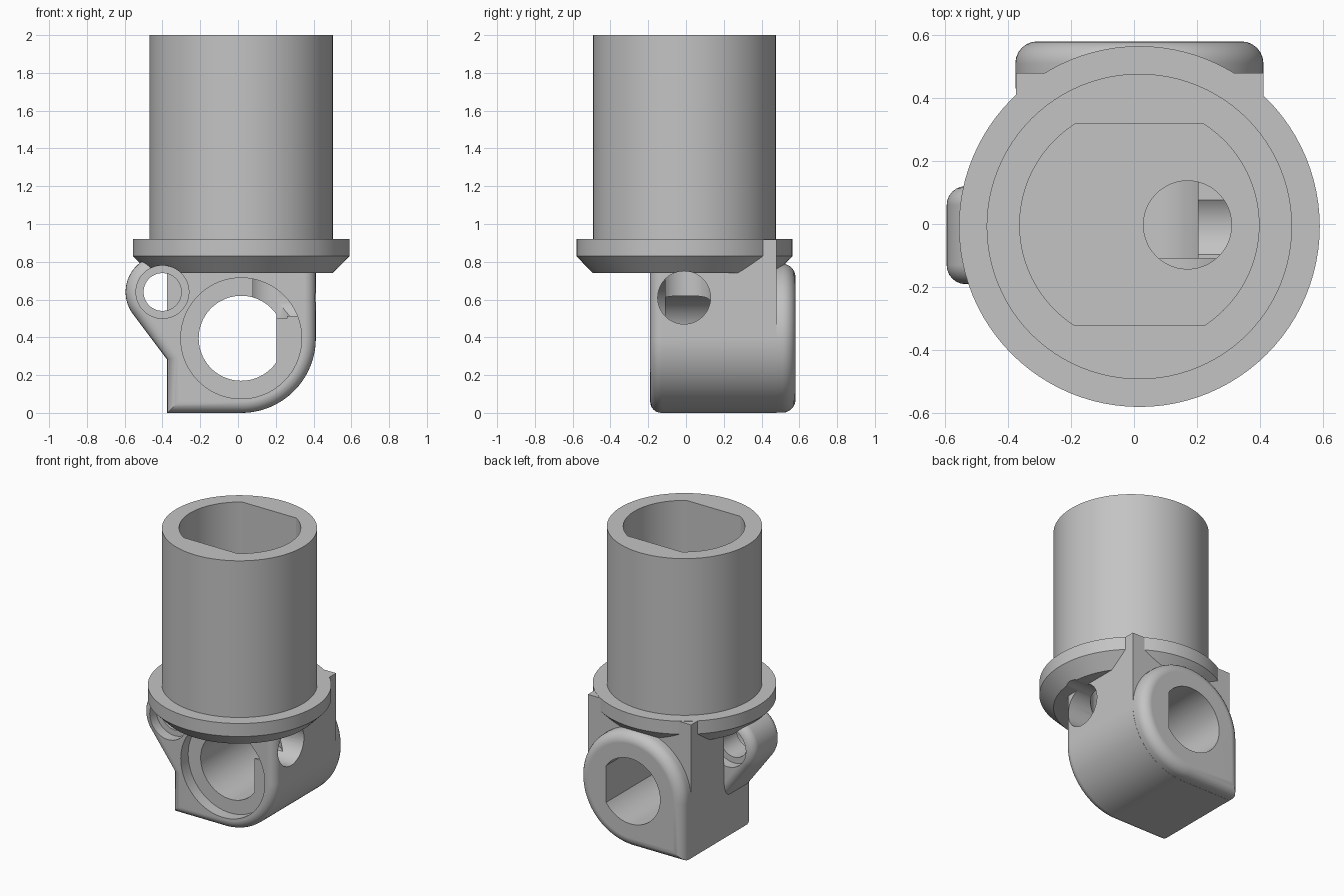
import bpy
import bmesh
from math import sin, cos, acos, asin, pi, radians
from mathutils import Vector

cube = bpy.data.objects.get("Cube")
if cube:
    bpy.data.objects.remove(cube, do_unlink=True)

grey = bpy.data.materials.new("plain grey")
grey.use_nodes = True
grey.diffuse_color = (0.55, 0.55, 0.55, 1)
grey.node_tree.nodes["Principled BSDF"].inputs["Base Color"].default_value = (0.55, 0.55, 0.55, 1)

CX, CY = 0.017, -0.008       # tube axis
BORE_Z, R = 0.395, 0.395     # cross bore height and body radius
LEFT, FRONT = -0.375, -0.19
AXES = {
    "X": lambda u, v, w: (w, u, v),
    "Y": lambda u, v, w: (u, w, v),
    "Z": lambda u, v, w: (u, v, w),
}


def arc(cu, cv, r, a0, a1, n=32):
    """Points along an arc, both ends included."""
    return [(cu + r * cos(a0 + (a1 - a0) * i / n), cv + r * sin(a0 + (a1 - a0) * i / n))
            for i in range(n + 1)]


def circle(cu, cv, r, n=72):
    return arc(cu, cv, r, 0, 2 * pi, n)[:-1]


def finish(name, bm):
    bmesh.ops.recalc_face_normals(bm, faces=bm.faces[:])
    mesh = bpy.data.meshes.new(name)
    bm.to_mesh(mesh)
    bm.free()
    mesh.materials.append(grey)
    obj = bpy.data.objects.new(name, mesh)
    bpy.context.collection.objects.link(obj)
    return obj


def prism(name, points, axis, lo, hi, round_lo=0, round_hi=0):
    """Extrude an outline along an axis, with optional rounded end rims."""
    bm = bmesh.new()
    place = AXES[axis]
    low = [bm.verts.new(place(u, v, lo)) for u, v in points]
    high = [bm.verts.new(place(u, v, hi)) for u, v in points]
    caps = [bm.faces.new(low), bm.faces.new(high)]
    for i in range(len(points)):
        j = (i + 1) % len(points)
        bm.faces.new((low[i], low[j], high[j], high[i]))
    bmesh.ops.recalc_face_normals(bm, faces=bm.faces[:])
    rims = [list(cap.edges) for cap in caps]
    for rim, size in zip(rims, (round_lo, round_hi)):
        if size:
            bmesh.ops.bevel(bm, geom=rim, offset=size, offset_type="OFFSET",
                            segments=6, profile=0.5, affect="EDGES", clamp_overlap=False)
    return finish(name, bm)


def lathe(name, profile, steps=96):
    bm = bmesh.new()
    verts = [bm.verts.new((CX + r, CY, z)) for r, z in profile]
    edges = [bm.edges.new(pair) for pair in zip(verts, verts[1:])]
    bmesh.ops.spin(bm, geom=verts + edges, cent=(CX, CY, 0), axis=(0, 0, 1),
                   angle=2 * pi, steps=steps)
    bmesh.ops.remove_doubles(bm, verts=bm.verts[:], dist=1e-5)
    # Replace the fans on the axis with single caps
    centre = [v for v in bm.verts if (v.co.xy - Vector((CX, CY))).length < 1e-4]
    bmesh.ops.dissolve_verts(bm, verts=centre)
    return finish(name, bm)


def combine(target, other, operation):
    mod = target.modifiers.new(operation.title(), "BOOLEAN")
    mod.operation = operation
    mod.solver = "EXACT"
    mod.object = other
    bpy.context.view_layer.objects.active = target
    bpy.ops.object.modifier_apply(modifier=mod.name)
    bpy.data.objects.remove(other, do_unlink=True)


# Tube with a flange that tapers underneath
socket = lathe("socket_bracket", [(0, 0.74), (0.485, 0.74), (0.573, 0.83), (0.573, 0.92),
                                  (0.485, 0.92), (0.485, 2), (0, 2)])

# Block below the flange, one lower corner square and the other round
block_outline = [(LEFT, 0.919), (LEFT, 0)] + arc(CX, BORE_Z, R, -pi / 2, 0) + [(CX + R, 0.919)]
block = prism("block", block_outline, "Y", FRONT, 0.48, round_lo=0.06)

# Round-topped boss on the back
r = R - 0.001
boss_outline = [(CX - r, 0.001)] + arc(CX, BORE_Z, r, -pi / 2, pi, 96)
boss = prism("back_boss", boss_outline, "Y", 0.43, 0.58, round_hi=0.07)

# Side lug with a sloping underside
LX, LZ = -0.4, 0.64
lug_outline = arc(LX, LZ, 0.195, pi / 2, radians(216.87), 40)
lug_outline += [(-0.25, 0.115), (0, 0.5), (0, LZ + 0.195)]
lug = prism("side_lug", lug_outline, "Y", FRONT - 0.001, 0.12, round_lo=0.06, round_hi=0.06)

for part in (block, boss, lug):
    combine(socket, part, "UNION")

# Tube bore with two flats
a = asin(0.32 / 0.38)
bore_outline = arc(CX, -0.003, 0.38, -a, a, 48) + arc(CX, -0.003, 0.38, pi - a, pi + a, 48)
# Cross bore with one flat
b = acos(0.186 / 0.225)
cross_outline = arc(CX, BORE_Z, 0.225, b, 2 * pi - b, 72)

cutters = [
    prism("tube_bore", bore_outline, "Z", 0.92, 2.1),
    prism("cross_bore", cross_outline, "Y", -0.4, 0.7),
    prism("cross_recess", circle(CX, BORE_Z, 0.32), "Y", -0.4, -0.11),
    prism("lug_hole", circle(LX, LZ, 0.1, 48), "Y", -0.4, 0.12),
    prism("lug_front_recess", circle(LX, LZ, 0.14, 48), "Y", -0.4, -0.12),
    prism("lug_back_recess", circle(LX, LZ, 0.14, 48), "Y", 0.05, 0.12),
    prism("floor_hole", circle(0.17, -0.003, 0.14, 48), "Z", 0.5, 1.0),
    prism("side_hole", circle(-0.01, 0.61, 0.14, 48), "X", 0.17, 0.6),
]
for cutter in cutters:
    combine(socket, cutter, "DIFFERENCE")

# Smooth curved walls, crisp edges
bpy.ops.object.select_all(action="DESELECT")
socket.select_set(True)
bpy.context.view_layer.objects.active = socket
bpy.ops.object.shade_smooth_by_angle(angle=radians(30))
weighted = socket.modifiers.new("Weighted normals", "WEIGHTED_NORMAL")
weighted.keep_sharp = True
